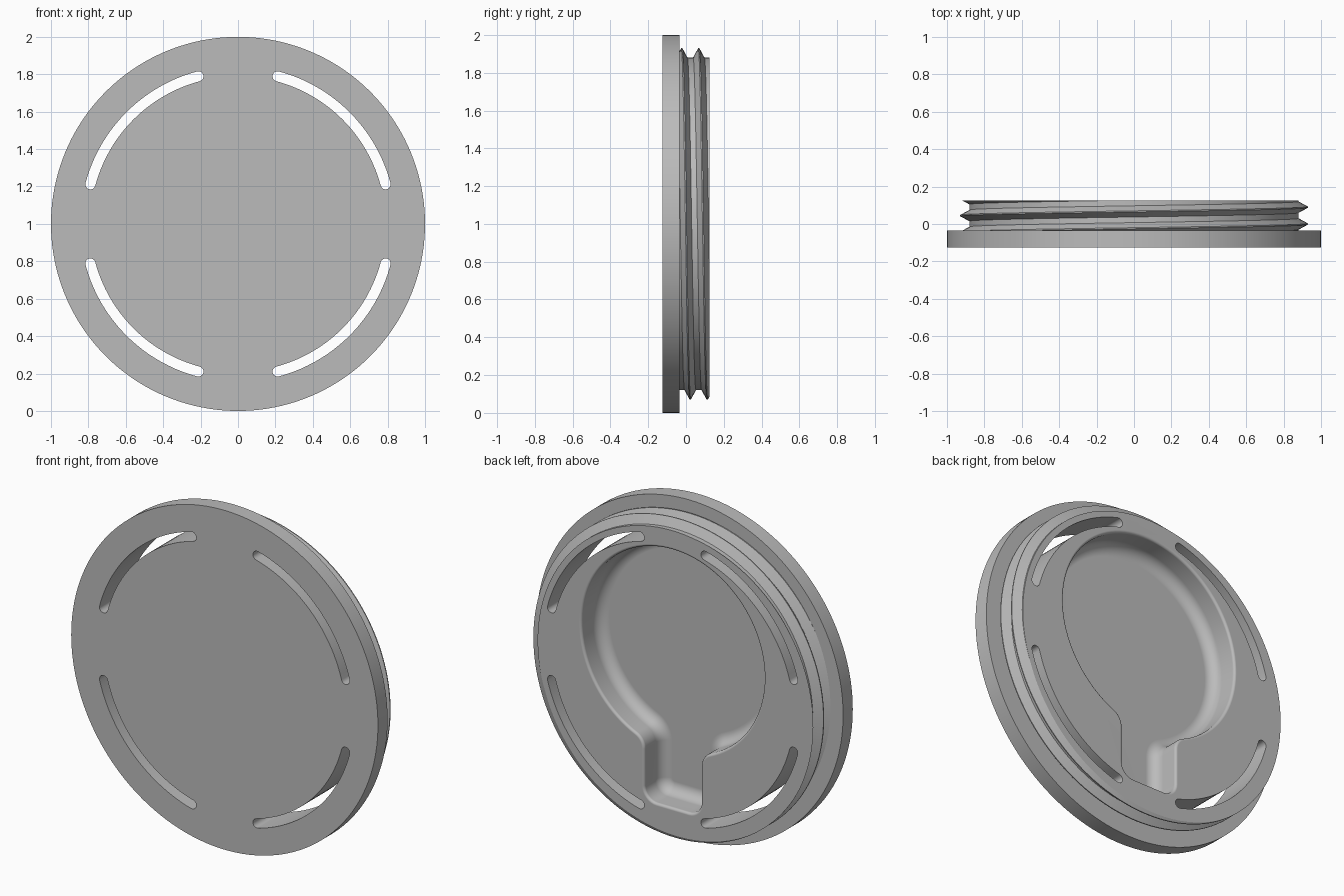
import bpy, bmesh, math
from math import pi, sin, cos, radians, sqrt, tau

old = bpy.data.objects.get("Cube")
if old:
    bpy.data.objects.remove(old, do_unlink=True)

FRONT, STEP, BACK = -0.125, -0.035, 0.125   # plate front, plate back, plug back
MID = 1.0                                   # height of the disc axis


def finish(bm, name):
    bmesh.ops.remove_doubles(bm, verts=bm.verts, dist=1e-5)
    bmesh.ops.holes_fill(bm, edges=[e for e in bm.edges if e.is_boundary])
    bmesh.ops.recalc_face_normals(bm, faces=bm.faces)
    mesh = bpy.data.meshes.new(name)
    bm.to_mesh(mesh)
    bm.free()
    obj = bpy.data.objects.new(name, mesh)
    bpy.context.scene.collection.objects.link(obj)
    return obj


def loft(bm, rings, closed=True):
    """Skin a stack of (x, z, y) rings; z is measured from the axis."""
    rows = [[bm.verts.new((x, y, z + MID)) for x, z, y in r] for r in rings]
    n = len(rows[0])
    for a, b in zip(rows, rows[1:]):
        for i in range(n if closed else n - 1):
            j = (i + 1) % n
            bm.faces.new((a[i], a[j], b[j], b[i]))


def prism(bm, outline, y0, y1):
    loft(bm, [[(x, z, y) for x, z in outline] for y in (y0, y1)])


def arc(cx, cz, r, a0, a1, n):
    return [(cx + r * cos(a0 + (a1 - a0) * i / n),
             cz + r * sin(a0 + (a1 - a0) * i / n)) for i in range(n + 1)]


# Front plate
bm = bmesh.new()
prism(bm, arc(0, 0, 1.0, 0, tau, 160)[:-1], FRONT, STEP)
cap = finish(bm, "screw_cap")

# Threaded plug: helical ridges trimmed to the plug depth
PITCH, ROOT, CREST = 0.09, 0.88, 0.93
RIDGE = [(-0.03, ROOT), (-0.003, CREST), (0.003, CREST), (0.03, ROOT)]
START = STEP - 0.03


def thread_column(angle):
    pts = [(k * PITCH + angle / tau * PITCH + dy, r)
           for k in range(-3, 4) for dy, r in RIDGE]

    def radius(y):
        for (ya, ra), (yb, rb) in zip(pts, pts[1:]):
            if ya <= y <= yb:
                return ra + (rb - ra) * (y - ya) / (yb - ya)
        return ROOT

    col = []
    for y, r in pts:
        c = min(max(y, START), BACK)
        r = r if c == y else radius(c)
        col.append((r * cos(angle), -r * sin(angle), c))
    return col


bm = bmesh.new()
loft(bm, [thread_column(tau * i / 160) for i in range(161)], closed=False)
bmesh.ops.remove_doubles(bm, verts=bm.verts, dist=1e-5)
bmesh.ops.dissolve_degenerate(bm, edges=bm.edges, dist=1e-6)
plug = finish(bm, "threaded_plug")

# Four curved slots with round ends
SLOT_R, SLOT_W = 0.817, 0.027
bm = bmesh.new()
for q in range(4):
    a0, a1 = q * pi / 2 + radians(15), q * pi / 2 + radians(75)
    outline = arc(0, 0, SLOT_R + SLOT_W, a0, a1, 28)
    outline += arc(SLOT_R * cos(a1), SLOT_R * sin(a1), SLOT_W, a1, a1 + pi, 8)[1:-1]
    outline += arc(0, 0, SLOT_R - SLOT_W, a1, a0, 28)
    outline += arc(SLOT_R * cos(a0), SLOT_R * sin(a0), SLOT_W, a0 + pi, a0 + tau, 8)[1:-1]
    prism(bm, outline, -0.3, 0.3)
slots = finish(bm, "slot_cutter")

# Keyhole pocket: round recess, straight channel, blended junction
POCKET_R, POCKET_Z, HALF, BOTTOM = 0.595, 0.17, 0.185, -0.755
BLEND, CORNER = 0.09, 0.08
blend_x = HALF + BLEND
blend_z = POCKET_Z - sqrt((POCKET_R + BLEND) ** 2 - blend_x ** 2)
meet = math.atan2(blend_z - POCKET_Z, blend_x)


def pocket_ring(inset, y):
    right = arc(HALF - CORNER, BOTTOM + CORNER, CORNER - inset, -pi / 2, 0, 8)
    right += arc(blend_x, blend_z, BLEND + inset, pi, meet + pi, 10)
    right += arc(0, POCKET_Z, POCKET_R - inset, meet, pi / 2, 48)[1:]
    left = [(-x, z) for x, z in reversed(right[:-1])]
    return [(x, z, y) for x, z in right + left]


FLOOR, FILLET, RIM = -0.045, 0.065, 0.015
steps = [(-RIM, BACK + 0.1)]
steps += [(-RIM * (1 - sin(t)), BACK - RIM * (1 - cos(t)))
          for t in (i * pi / 8 for i in range(5))]
steps += [(FILLET * (1 - cos(t)), FLOOR + FILLET * (1 - sin(t)))
          for t in (i * pi / 12 for i in range(7))]
bm = bmesh.new()
loft(bm, [pocket_ring(*s) for s in steps])
pocket = finish(bm, "pocket_cutter")

# Join the plug, then cut the recesses
bpy.context.view_layer.objects.active = cap
cap.select_set(True)
for other, mode in ((plug, "UNION"), (pocket, "DIFFERENCE"), (slots, "DIFFERENCE")):
    mod = cap.modifiers.new(other.name, "BOOLEAN")
    mod.operation, mod.object, mod.solver = mode, other, "EXACT"
    bpy.ops.object.modifier_apply(modifier=mod.name)
    bpy.data.objects.remove(other, do_unlink=True)

# Grey plastic and shading
mat = bpy.data.materials.new("grey_plastic")
mat.use_nodes = True
grey = (0.5, 0.5, 0.5, 1.0)
mat.diffuse_color = grey
mat.node_tree.nodes["Principled BSDF"].inputs["Base Color"].default_value = grey
cap.data.materials.clear()
cap.data.materials.append(mat)
for o in bpy.context.selected_objects:
    o.select_set(o == cap)
bpy.ops.object.shade_smooth_by_angle(angle=radians(28))
weighted = cap.modifiers.new("even_shading", "WEIGHTED_NORMAL")
weighted.keep_sharp = True
